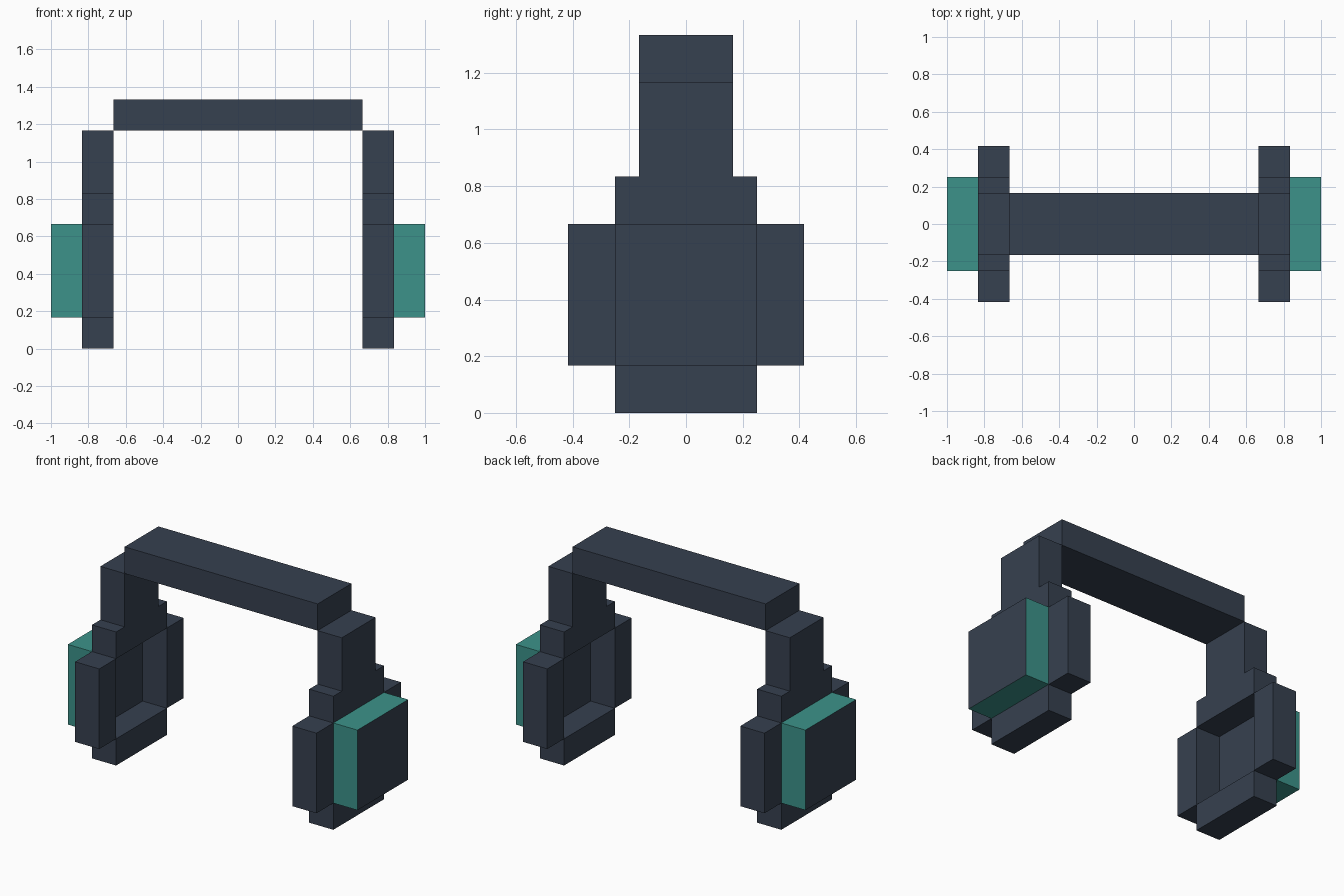
import bpy, bmesh

cube = bpy.data.objects.get("Cube")
if cube:
    bpy.data.objects.remove(cube, do_unlink=True)

U = 1 / 6  # one block


def material(name, rgb):
    m = bpy.data.materials.new(name)
    m.use_nodes = True
    m.diffuse_color = (*rgb, 1)
    bsdf = next(n for n in m.node_tree.nodes if n.type == 'BSDF_PRINCIPLED')
    bsdf.inputs["Base Color"].default_value = (*rgb, 1)
    return m


SLATE = material("dark slate", (0.037, 0.052, 0.080))
TEAL = material("teal", (0.045, 0.290, 0.254))


def extrude_profile(name, profile, x0, x1, mats=(SLATE,)):
    """Extrude a (y, z) outline along x; all sizes in blocks."""
    bm = bmesh.new()
    face = bm.faces.new([bm.verts.new((x0 * U, y * U, z * U)) for y, z in profile])
    ext = bmesh.ops.extrude_face_region(bm, geom=[face])
    verts = [v for v in ext["geom"] if isinstance(v, bmesh.types.BMVert)]
    bmesh.ops.translate(bm, verts=verts, vec=((x1 - x0) * U, 0, 0))
    bmesh.ops.recalc_face_normals(bm, faces=bm.faces)
    # Faces pointing sideways take the first material, the rim takes the last
    for f in bm.faces:
        f.material_index = 0 if abs(f.normal.x) > 0.5 else len(mats) - 1
    mesh = bpy.data.meshes.new(name)
    bm.to_mesh(mesh)
    bm.free()
    for m in mats:
        mesh.materials.append(m)
    obj = bpy.data.objects.new(name, mesh)
    bpy.context.collection.objects.link(obj)
    return obj


def rect(y0, y1, z0, z1):
    return [(y0, z0), (y1, z0), (y1, z1), (y0, z1)]


# Headband across the top
extrude_profile("headband", rect(-1, 1, 7, 8), -4, 4)

# Arm with the wider top block of the ear cushion
ARM = [(-1.5, 4), (1.5, 4), (1.5, 5), (1, 5), (1, 7), (-1, 7), (-1, 5), (-1.5, 5)]

for side, s in (("left", 1), ("right", -1)):
    extrude_profile(f"{side}_arm", ARM, 4 * s, 5 * s)
    # Cushion ring around an open centre
    extrude_profile(f"{side}_cushion_bottom", rect(-1.5, 1.5, 0, 1), 4 * s, 5 * s)
    extrude_profile(f"{side}_cushion_front", rect(-2.5, -1.5, 1, 4), 4 * s, 5 * s)
    extrude_profile(f"{side}_cushion_back", rect(1.5, 2.5, 1, 4), 4 * s, 5 * s)
    # Ear cup: dark inner and outer plates, teal rim
    extrude_profile(f"{side}_ear_cup", rect(-1.5, 1.5, 1, 4), 5 * s, 6 * s, (SLATE, TEAL))
